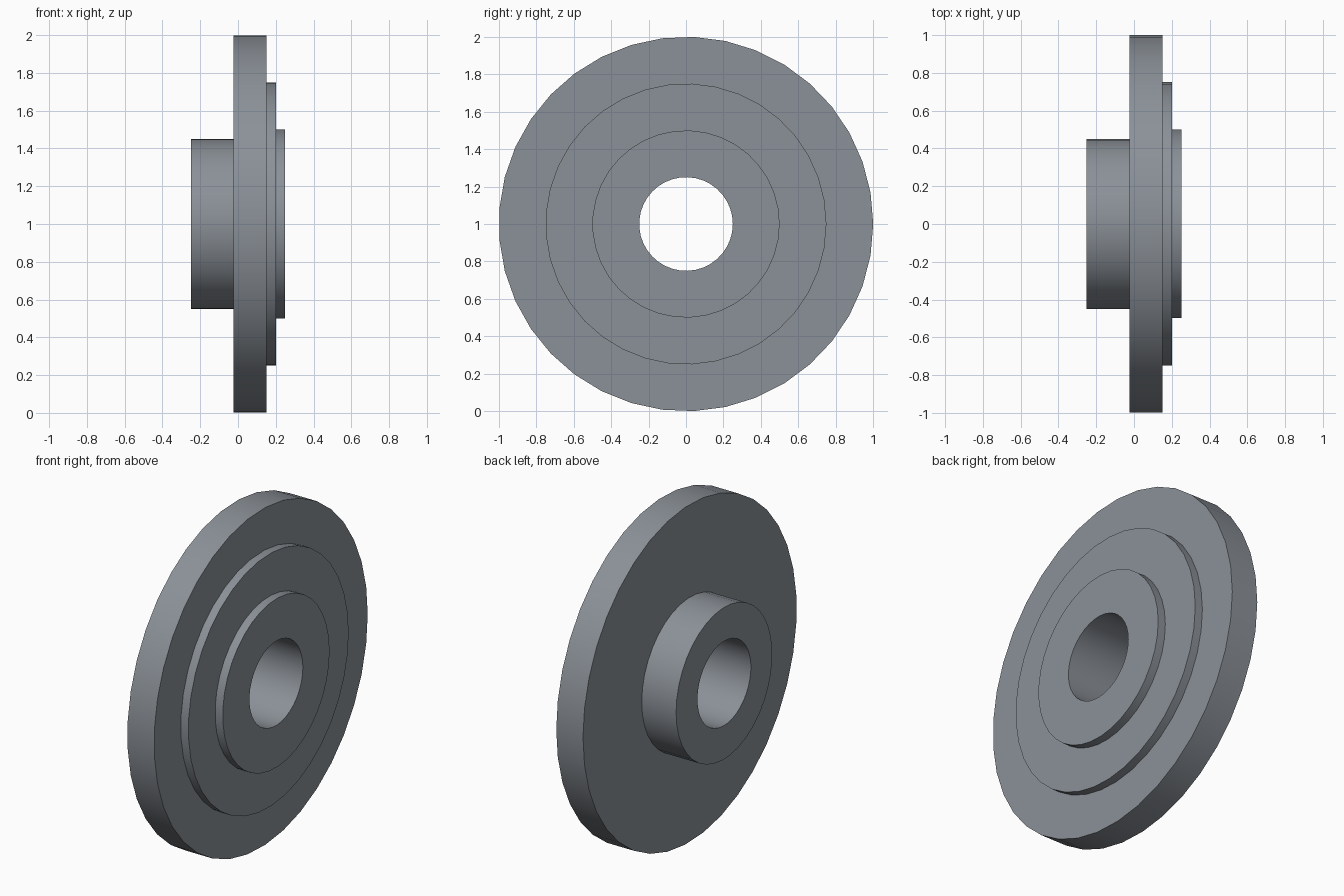
import bpy, bmesh
from math import radians, cos, sin, tau

if "Cube" in bpy.data.objects:
    bpy.data.objects.remove(bpy.data.objects["Cube"])

SIDES = 37

# Half section as (x, radius): bore, boss, step, flange, hub
profile = [(-0.25, 0.25), (0.25, 0.25),
           (0.25, 0.5), (0.2, 0.5),
           (0.2, 0.75), (0.15, 0.75),
           (0.15, 1.0), (-0.025, 1.0),
           (-0.025, 0.45), (-0.25, 0.45)]

# Sweep the section around the x axis
bm = bmesh.new()
rings = []
for i in range(SIDES):
    a = tau * i / SIDES
    rings.append([bm.verts.new((x, r * cos(a), 1 + r * sin(a))) for x, r in profile])
for i in range(SIDES):
    this, nxt = rings[i], rings[(i + 1) % SIDES]
    for j in range(len(profile)):
        k = (j + 1) % len(profile)
        bm.faces.new((this[j], this[k], nxt[k], nxt[j]))
bmesh.ops.recalc_face_normals(bm, faces=bm.faces)

mesh = bpy.data.meshes.new("flanged_hub")
bm.to_mesh(mesh)
bm.free()
obj = bpy.data.objects.new("flanged_hub", mesh)
bpy.context.collection.objects.link(obj)

# Dark slate metal
slate = bpy.data.materials.new("dark_slate")
slate.diffuse_color = (0.26, 0.285, 0.315, 1)
slate.use_nodes = True
slate.node_tree.nodes["Principled BSDF"].inputs["Base Color"].default_value = slate.diffuse_color
mesh.materials.append(slate)

# Round walls smooth, steps sharp
bpy.context.view_layer.objects.active = obj
obj.select_set(True)
bpy.ops.object.shade_smooth_by_angle(angle=radians(30))
